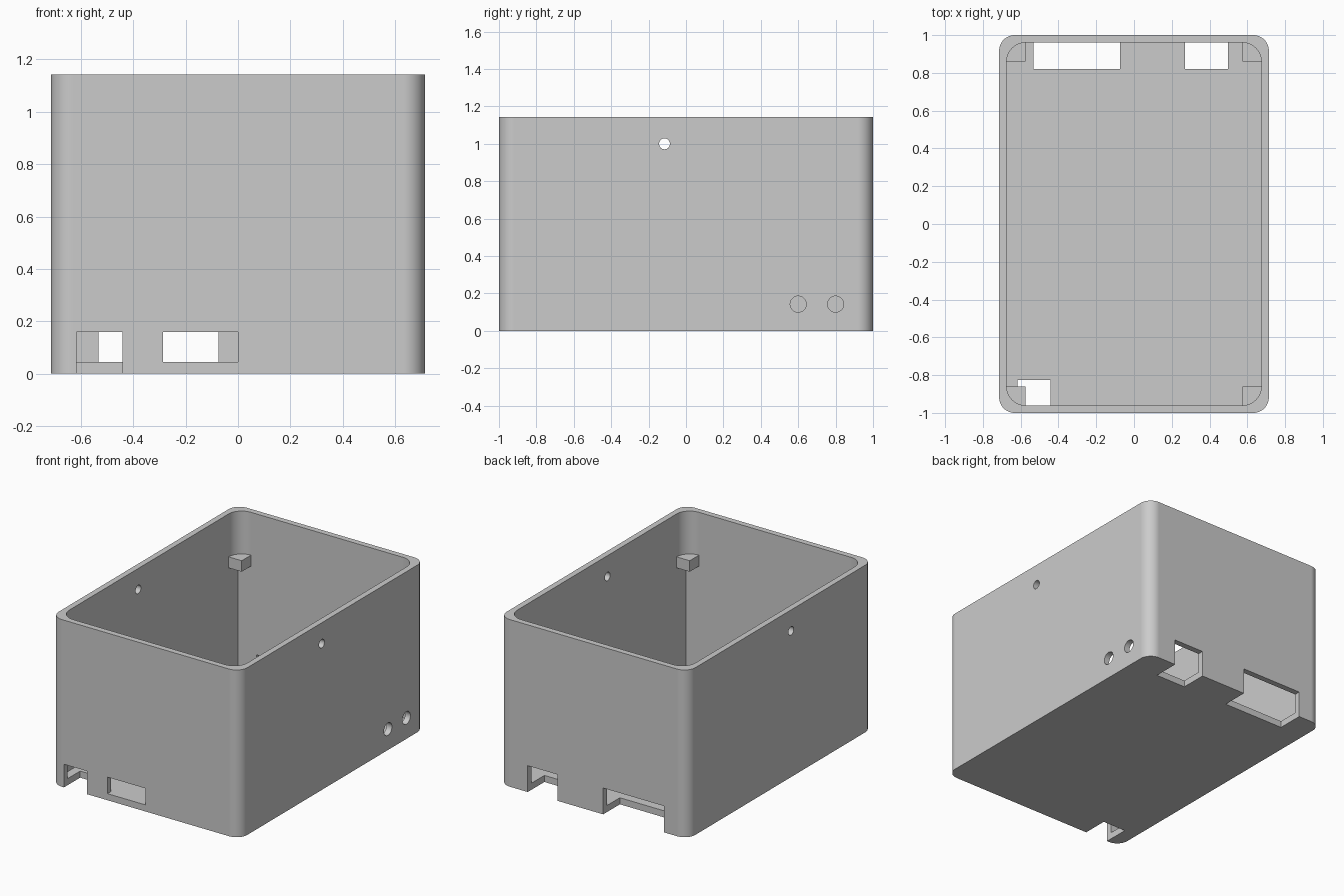
import bpy
import bmesh
import math
from mathutils import Matrix, Vector

cube = bpy.data.objects.get("Cube")
if cube:
    bpy.data.objects.remove(cube, do_unlink=True)

W, D, H = 0.714, 1.0, 1.143      # half width, half depth, height
WALL, FLOOR = 0.04, 0.045
OUTER_R, INNER_R = 0.082, 0.1
IW, ID = W - WALL, D - WALL
POST_TOP, POST_LOW, POST_SIZE = 0.85, 0.775, 0.1

grey = bpy.data.materials.new("plain grey")
grey.use_nodes = True
grey.diffuse_color = (0.6, 0.6, 0.6, 1)
grey.node_tree.nodes["Principled BSDF"].inputs["Base Color"].default_value = (0.6, 0.6, 0.6, 1)


def finish(name, bm):
    mesh = bpy.data.meshes.new(name)
    bm.to_mesh(mesh)
    bm.free()
    obj = bpy.data.objects.new(name, mesh)
    bpy.context.collection.objects.link(obj)
    mesh.materials.append(grey)
    return obj


def box(name, x0, x1, y0, y1, z0, z1, radius=0):
    """Box between limits, with optional rounded upright edges."""
    lo, hi = Vector((x0, y0, z0)), Vector((x1, y1, z1))
    bm = bmesh.new()
    bmesh.ops.create_cube(bm, size=1, matrix=Matrix.Translation((lo + hi) / 2)
                          @ Matrix.Diagonal((*(hi - lo), 1)))
    if radius:
        upright = [e for e in bm.edges
                   if abs(e.verts[0].co.z - e.verts[1].co.z) > 0.01]
        bmesh.ops.bevel(bm, geom=upright, offset=radius, segments=12,
                        profile=0.5, affect='EDGES')
    return finish(name, bm)


def rod(name, x, y, z, radius, length):
    """Cylinder lying along x."""
    bm = bmesh.new()
    bmesh.ops.create_cone(bm, cap_ends=True, segments=32, radius1=radius,
                          radius2=radius, depth=length,
                          matrix=Matrix.Translation((x, y, z))
                          @ Matrix.Rotation(math.pi / 2, 4, 'Y'))
    return finish(name, bm)


def cut(target, cutter):
    cutter.hide_render = True
    mod = target.modifiers.new("cut", 'BOOLEAN')
    mod.operation, mod.solver, mod.object = 'DIFFERENCE', 'EXACT', cutter
    bpy.context.view_layer.objects.active = target
    bpy.ops.object.modifier_apply(modifier=mod.name)
    bpy.data.objects.remove(cutter, do_unlink=True)


# Open case: square-cornered cavity below, overlapping a rounded mouth above
case = box("case", -W, W, -D, D, 0, H, OUTER_R)
split = (POST_TOP + POST_LOW) / 2
cut(case, box("mouth_cutter", -IW, IW, -ID, ID, split - 0.1, H + 0.2, INNER_R))
cut(case, box("cavity_cutter", -IW, IW, -ID, ID, FLOOR, split))

# Connector notches through wall and floor, and a front window
cut(case, box("front_notch_cutter", -0.616, -0.442, -1.1, -0.826, -0.1, 0.158))
cut(case, box("front_window_cutter", -0.287, 0, -1.1, -0.9, FLOOR, 0.158))
for x0, x1 in ((-0.533, -0.074), (0.27, 0.497)):
    cut(case, box("back_notch_cutter", x0, x1, 0.82, 1.1, -0.1, 0.18))

# Screw hole through both sides, and two cable holes on the left side
cut(case, rod("screw_hole_cutter", 0, -0.115, 1.0, 0.029, 2))
for y in (0.6, 0.8):
    cut(case, rod("cable_hole_cutter", W, y, 0.143, 0.043, 0.3))

bpy.ops.object.select_all(action='DESELECT')
case.select_set(True)
bpy.context.view_layer.objects.active = case
bpy.ops.object.shade_smooth_by_angle(angle=math.radians(30))
weighted = case.modifiers.new("flat walls", 'WEIGHTED_NORMAL')
weighted.keep_sharp = True

# Lid support posts in the inner corners
for sx, side in ((-1, "right"), (1, "left")):
    for sy, end in ((-1, "front"), (1, "back")):
        xs = sorted((sx * (IW - POST_SIZE), sx * (IW + 0.002)))
        ys = sorted((sy * (ID - POST_SIZE), sy * (ID + 0.002)))
        box(f"{end}_{side}_post", *xs, *ys, POST_LOW, POST_TOP)
